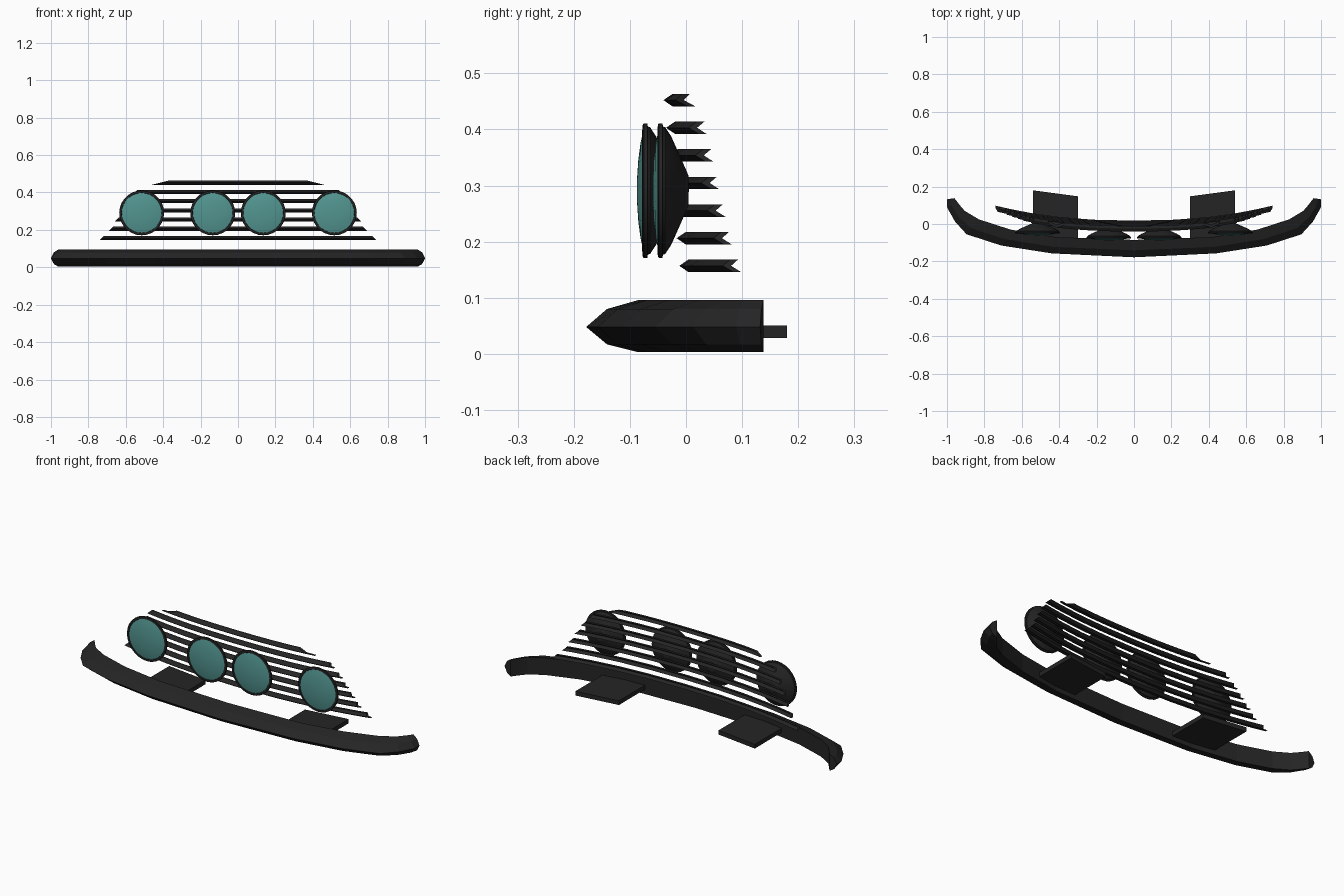
import bpy, bmesh, math
from mathutils import Matrix

if "Cube" in bpy.data.objects:
    bpy.data.objects.remove(bpy.data.objects["Cube"], do_unlink=True)


def material(name, colour):
    m = bpy.data.materials.new(name)
    m.use_nodes = True
    m.diffuse_color = (*colour, 1)
    bsdf = next(n for n in m.node_tree.nodes if n.type == "BSDF_PRINCIPLED")
    bsdf.inputs["Base Color"].default_value = (*colour, 1)
    return m


BLACK = material("black_plastic", (0.018, 0.018, 0.018))
TEAL = material("teal_glass", (0.085, 0.30, 0.28))


def finish(bm, name, mat, smooth=False):
    bmesh.ops.recalc_face_normals(bm, faces=bm.faces)
    mesh = bpy.data.meshes.new(name)
    bm.to_mesh(mesh)
    bm.free()
    mesh.materials.append(mat)
    obj = bpy.data.objects.new(name, mesh)
    bpy.context.collection.objects.link(obj)
    if smooth:
        bpy.ops.object.select_all(action="DESELECT")
        obj.select_set(True)
        bpy.context.view_layer.objects.active = obj
        bpy.ops.object.shade_smooth_by_angle(angle=math.radians(20))
    return obj


def loft(name, rings, mat):
    """Skin a row of closed sections and cap both ends."""
    bm = bmesh.new()
    rows = [[bm.verts.new(p) for p in ring] for ring in rings]
    n = len(rows[0])
    for a, b in zip(rows, rows[1:]):
        for i in range(n):
            j = (i + 1) % n
            bm.faces.new((a[i], a[j], b[j], b[i]))
    bm.faces.new(rows[0])
    bm.faces.new(rows[-1][::-1])
    return finish(bm, name, mat)


def lathe(name, profile, x, y, z, mat):
    """Spin (radius, y) points about a front-to-back axis."""
    bm = bmesh.new()
    verts = [bm.verts.new((r, d, 0)) for r, d in profile]
    edges = [bm.edges.new(pair) for pair in zip(verts, verts[1:])]
    bmesh.ops.spin(bm, geom=verts + edges, cent=(0, 0, 0), axis=(0, 1, 0),
                   angle=math.tau, steps=28)
    bmesh.ops.remove_doubles(bm, verts=bm.verts, dist=0.0005)
    bmesh.ops.transform(bm, matrix=Matrix.Translation((x, y, z)), verts=bm.verts)
    return finish(bm, name, mat, True)


# Bumper: wedge-nosed bar between an outer and an inner plan curve
outer = [(0, -.178), (.44, -.157), (.71, -.115), (.895, -.055),
         (.957, .013), (1, .09), (1, .132)]
inner = [(0, -.085), (.42, -.07), (.66, -.03), (.83, .025),
         (.905, .07), (.935, .105), (.96, .138)]
section = [(0, .048), (.4, .08), (1, .096), (1, .003), (.4, .017)]
half = [[(o[0] + (i[0] - o[0]) * t, o[1] + (i[1] - o[1]) * t, z)
         for t, z in section] for o, i in zip(outer, inner)]
mirrored = [[(-x, y, z) for x, y, z in ring] for ring in half[:0:-1]]
loft("bumper", mirrored + half, BLACK)

# Mounting brackets behind the bumper
for side, s in (("left", 1), ("right", -1)):
    plan = [(.30, -.10), (.54, -.08), (.54, .18), (.30, .148)]
    loft("mounting_bracket_" + side,
         [[(s * x, y, z) for x, y in plan] for z in (.028, .051)], BLACK)

# Grille bars: chevron section, swept back and slanted at the ends
H = .011
chevron = [(0, 0), (.016, H), (.030, H), (.015, 0), (.030, -H), (.016, -H)]
widths = [.74, .69, .66, .63, .60, .56, .46]
fractions = [0, .3, .55, .75, .9, 1]
steps = [-f for f in fractions[:0:-1]] + fractions
for k, width in enumerate(widths):
    zc = .157 + k * .0492
    front = -.012 - k * .0047
    slant = 4 if k == len(widths) - 1 else 1
    rings = []
    for f in steps:
        ring = []
        for d, z in chevron:
            x = f * (width - slant * (z + H))
            ring.append((x, front + .16 * abs(x) ** 2.3 + d, zc + z))
        rings.append(ring)
    loft("grille_bar_%d" % (k + 1), rings, BLACK)

# Headlamps: rimmed bowl with a shallow domed lens
bowl = [(.106, .002), (.108, -.001), (.118, 0), (.120, .002), (.120, .008),
        (.114, .009), (.113, .013), (.096, .024), (.060, .040), (.028, .054), (0, .055)]
lens = [(.107, .001), (.085, -.004), (.055, -.008), (.025, -.010), (0, -.0105)]
for label, cx, cy in (("inner", .135, -.077), ("outer", .515, -.050)):
    for side, s in (("left", 1), ("right", -1)):
        lathe("headlamp_bowl_%s_%s" % (label, side), bowl, s * cx, cy, .291, BLACK)
        lathe("headlamp_lens_%s_%s" % (label, side), lens, s * cx, cy, .291, TEAL)
